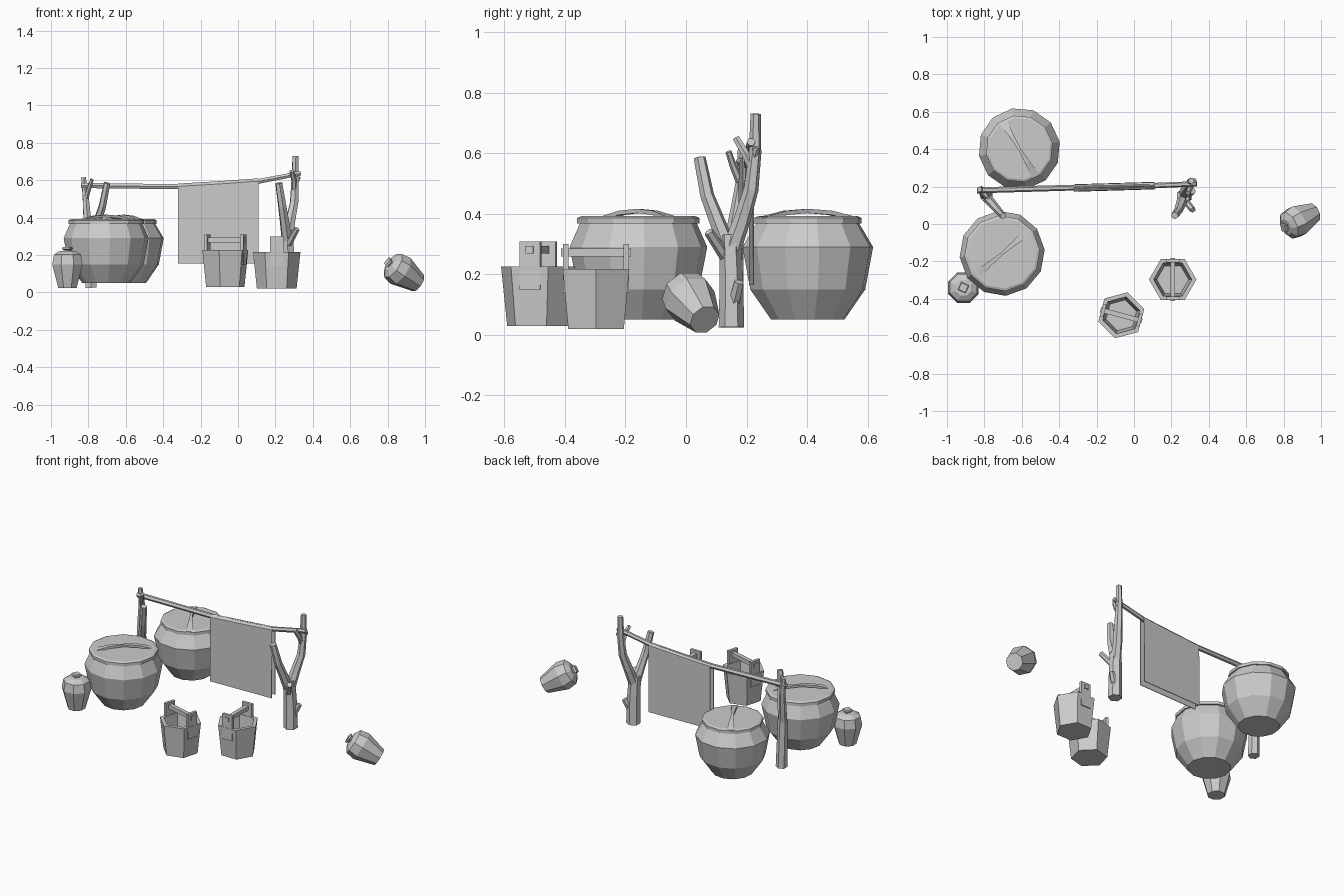
import bpy, bmesh, math
from mathutils import Vector, Matrix

if "Cube" in bpy.data.objects:
    bpy.data.objects.remove(bpy.data.objects["Cube"])

GREY = (0.6, 0.6, 0.6, 1)
mat = bpy.data.materials.new("plain_grey")
mat.use_nodes = True
mat.diffuse_color = GREY
mat.node_tree.nodes["Principled BSDF"].inputs["Base Color"].default_value = GREY


def place(name, bm, matrix):
    bmesh.ops.recalc_face_normals(bm, faces=bm.faces)
    mesh = bpy.data.meshes.new(name)
    bm.to_mesh(mesh)
    bm.free()
    mesh.materials.append(mat)
    obj = bpy.data.objects.new(name, mesh)
    obj.matrix_world = matrix
    bpy.context.collection.objects.link(obj)
    return obj


def loft(name, rings, matrix):
    """Bridge equal-sized loops of points and cap both ends."""
    bm = bmesh.new()
    loops = [[bm.verts.new(p) for p in ring] for ring in rings]
    for a, b in zip(loops, loops[1:]):
        for i in range(len(a)):
            j = (i + 1) % len(a)
            bm.faces.new((a[i], a[j], b[j], b[i]))
    bm.faces.new(loops[0])
    bm.faces.new(loops[-1])
    return place(name, bm, matrix)


def lathe(name, profile, sides, matrix, phase=0):
    angles = [math.radians(phase) + math.tau * i / sides for i in range(sides)]
    rings = [[(r * math.cos(a), r * math.sin(a), z) for a in angles] for r, z in profile]
    return loft(name, rings, matrix)


def box(name, centre, size, matrix):
    bm = bmesh.new()
    bmesh.ops.create_cube(bm, size=1)
    bmesh.ops.scale(bm, vec=size, verts=bm.verts)
    bmesh.ops.translate(bm, vec=centre, verts=bm.verts)
    return place(name, bm, matrix)


def branch(name, points, start, end):
    """Faceted tapering stick along a few points."""
    curve = bpy.data.curves.new(name, "CURVE")
    curve.dimensions = "3D"
    curve.bevel_depth = 1
    curve.bevel_resolution = 1
    curve.use_fill_caps = True
    spline = curve.splines.new("POLY")
    spline.points.add(len(points) - 1)
    spline.use_smooth = False
    for i, (p, co) in enumerate(zip(spline.points, points)):
        p.co = (*co, 1)
        p.radius = start + (end - start) * i / (len(points) - 1)
    curve.materials.append(mat)
    obj = bpy.data.objects.new(name, curve)
    bpy.context.collection.objects.link(obj)


def at(x, y, z=0, turn=0):
    return Matrix.Translation((x, y, z)) @ Matrix.Rotation(math.radians(turn), 4, "Z")


# Lidded cooking pots
def pot(name, x, y, radius, lid, turn, handle):
    m = at(x, y)
    lathe(name + "_body", [(radius * 0.56, 0.05), (radius * 0.88, 0.15), (radius, 0.29),
                           (lid * 0.95, 0.37)], 12, m, turn)
    lathe(name + "_lid", [(lid, 0.367), (lid, 0.386), (lid * 0.93, 0.392)], 12, m, turn)
    rings = []
    for t, w, z in ((-1, 0.022, 0.39), (-0.5, 0.013, 0.41), (0, 0.007, 0.416),
                    (0.5, 0.013, 0.41), (1, 0.022, 0.39)):
        s = t * 0.172
        rings.append([(s, -w, z), (s, w, z), (s, w, z - 0.014), (s, -w, z - 0.014)])
    loft(name + "_handle", rings, at(x, y, 0, handle))


pot("front_pot", -0.705, -0.157, 0.228, 0.203, 5, 40)
pot("back_pot", -0.613, 0.402, 0.219, 0.18, 10, -59)


# Hexagonal buckets with a wooden bar
def bucket(name, x, y, z, turn):
    m = at(x, y, z, turn)
    lathe(name + "_tub", [(0.106, 0), (0.127, 0.197), (0.102, 0.197), (0.085, 0.04)], 6, m, 30)
    for side in (-1, 1):
        box(name + "_upright", (side * 0.1, 0, 0.2), (0.018, 0.07, 0.16), m)
    box(name + "_bar", (0, 0, 0.252), (0.23, 0.026, 0.026), m)


bucket("left_bucket", 0.207, -0.297, 0.02, 90)
bucket("right_bucket", -0.068, -0.488, 0.029, -15)


# Octagonal jars, one standing and one tipped over
def jar(name, matrix):
    lathe(name + "_body", [(0.053, 0), (0.088, 0.125), (0.078, 0.178), (0.045, 0.198)],
          8, matrix, 22.5)
    lathe(name + "_stopper", [(0.022, 0.19), (0.022, 0.204), (0.032, 0.208), (0.028, 0.219)],
          4, matrix, 20)


jar("standing_jar", at(-0.912, -0.34, 0.024))
lean = Vector((-0.165, -0.085, 0.115)).to_track_quat("Z", "Y").to_matrix().to_4x4()
jar("tipped_jar", Matrix.Translation((0.963, 0.062, 0.05)) @ lean)

# Left forked post (the model's left)
branch("left_post_trunk", [(0.27, 0.15, 0.025), (0.268, 0.15, 0.18), (0.262, 0.145, 0.33)], 0.042, 0.036)
branch("left_post_front_fork", [(0.262, 0.14, 0.28), (0.25, 0.105, 0.37), (0.237, 0.07, 0.46),
                                (0.218, 0.045, 0.585)], 0.03, 0.02)
branch("left_post_back_fork", [(0.265, 0.15, 0.28), (0.28, 0.185, 0.38), (0.3, 0.215, 0.48),
                               (0.305, 0.228, 0.6), (0.307, 0.23, 0.73)], 0.032, 0.017)
branch("left_post_twig", [(0.3, 0.22, 0.55), (0.3, 0.195, 0.6), (0.288, 0.165, 0.65)], 0.017, 0.013)
branch("left_post_side_twig", [(0.302, 0.22, 0.57), (0.325, 0.235, 0.62)], 0.014, 0.011)
branch("left_post_stub", [(0.275, 0.155, 0.09), (0.315, 0.175, 0.175)], 0.022, 0.017)
branch("left_post_knot", [(0.265, 0.135, 0.25), (0.315, 0.075, 0.34)], 0.02, 0.016)

# Right forked post
branch("right_post_trunk", [(-0.785, 0.15, 0.025), (-0.79, 0.15, 0.18), (-0.795, 0.15, 0.33)], 0.034, 0.03)
branch("right_post_front_fork", [(-0.79, 0.145, 0.28), (-0.755, 0.105, 0.37), (-0.725, 0.07, 0.46),
                                 (-0.7, 0.043, 0.585)], 0.026, 0.018)
branch("right_post_back_fork", [(-0.795, 0.15, 0.3), (-0.808, 0.17, 0.42), (-0.815, 0.185, 0.52),
                                (-0.826, 0.185, 0.615)], 0.026, 0.014)
branch("right_post_twig", [(-0.813, 0.18, 0.5), (-0.795, 0.155, 0.56), (-0.78, 0.14, 0.605)], 0.014, 0.01)

# Bent pole resting in the forks
branch("drying_pole", [(-0.84, 0.18, 0.572), (-0.3, 0.195, 0.565), (0.1, 0.205, 0.592),
                       (0.335, 0.215, 0.637)], 0.016, 0.014)


# Cloth folded over the pole: a thin sheet following its slope
def cloth():
    bm = bmesh.new()
    rows = []
    for x, top in ((-0.32, 0.582), (-0.1, 0.595), (0.11, 0.61)):
        y = 0.202 + x * 0.03
        rows.append([bm.verts.new((x, y + dy, z)) for dy, z in
                     ((-0.02, 0.155), (-0.018, top - 0.015), (0, top),
                      (0.018, top - 0.015), (0.02, 0.165))])
    for a, b in zip(rows, rows[1:]):
        for i in range(len(a) - 1):
            bm.faces.new((a[i], b[i], b[i + 1], a[i + 1]))
    sheet = place("hanging_cloth", bm, Matrix())
    thick = sheet.modifiers.new("thickness", "SOLIDIFY")
    thick.thickness = 0.004


cloth()
